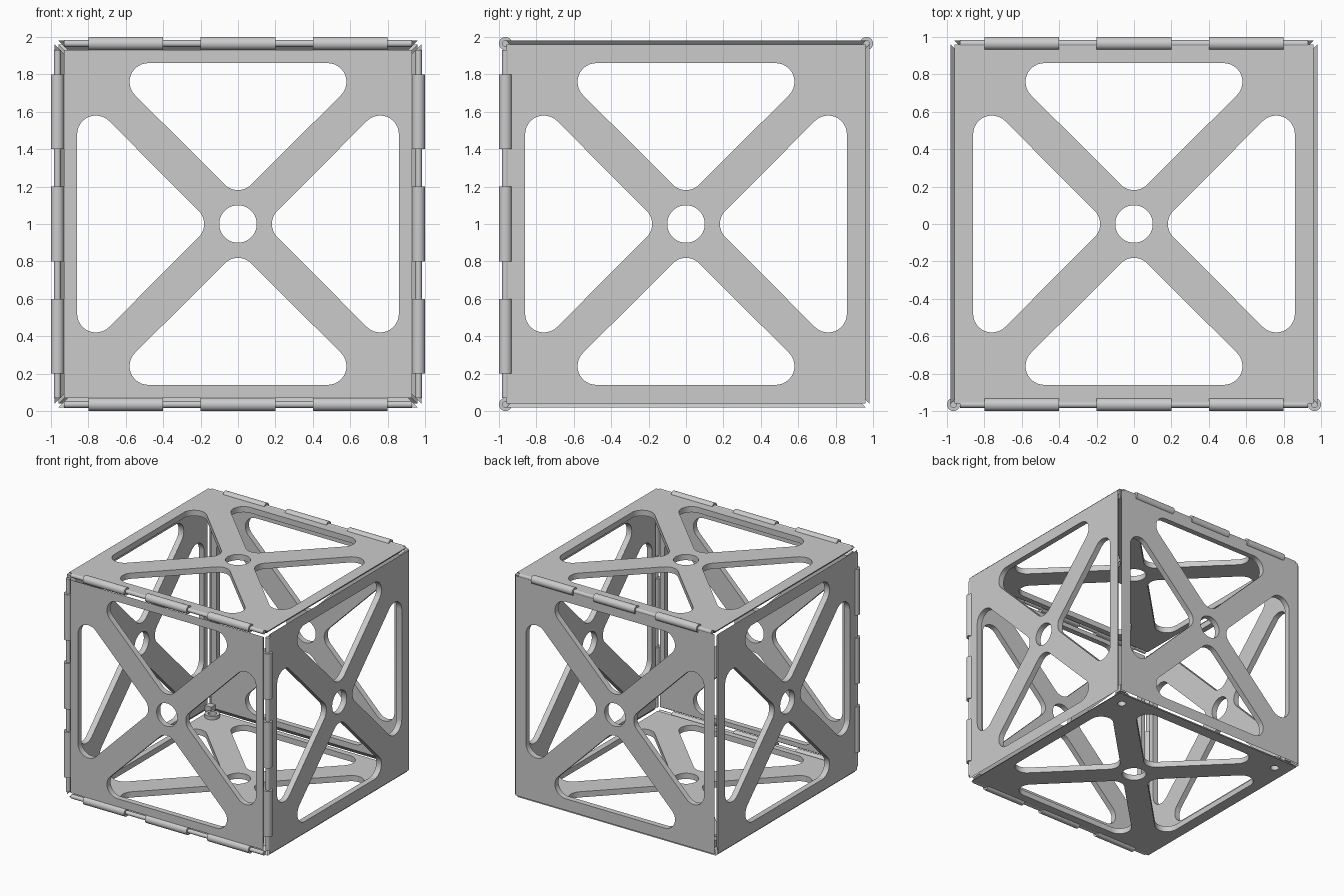
import bpy, bmesh, math
from mathutils import Matrix, Vector

if "Cube" in bpy.data.objects:
    bpy.data.objects.remove(bpy.data.objects["Cube"])

grey = bpy.data.materials.new("light_grey")
grey.diffuse_color = (0.6, 0.6, 0.6, 1)
grey.use_nodes = True
grey.node_tree.nodes["Principled BSDF"].inputs["Base Color"].default_value = grey.diffuse_color
CENTRE = Matrix.Translation((0, 0, 1))
OUT, INN = 0.98, 0.93       # outer and inner planes of the panels
PIN = 0.965                 # hinge axis offset


def finish(bm, name):
    bmesh.ops.recalc_face_normals(bm, faces=bm.faces)
    me = bpy.data.meshes.new(name)
    bm.to_mesh(me)
    bm.free()
    me.materials.append(grey)
    ob = bpy.data.objects.new(name, me)
    bpy.context.collection.objects.link(ob)
    bpy.context.view_layer.objects.active = ob
    for o in bpy.context.selected_objects:
        o.select_set(False)
    ob.select_set(True)
    bpy.ops.object.shade_smooth_by_angle(angle=math.radians(30))
    return ob


def circle(cx, cy, r, n=40):
    return [(cx + r * math.cos(2 * math.pi * i / n), cy + r * math.sin(2 * math.pi * i / n)) for i in range(n)]


def arc(cx, cy, r, a0, a1, n=12):
    return [(cx + r * math.cos(math.radians(a0 + (a1 - a0) * i / n)),
             cy + r * math.sin(math.radians(a0 + (a1 - a0) * i / n))) for i in range(n + 1)]


# rounded triangular window, turned to the four sides
TRI = arc(0.48, 0.76, 0.1, -45, 90) + arc(-0.48, 0.76, 0.1, 90, 225) + arc(0, 0.2814, 0.1, 225, 315)


def rot(pts, k):
    for _ in range(k):
        pts = [(-y, x) for x, y in pts]
    return pts


def square(h):
    return [(-h, -h), (h, -h), (h, h), (-h, h)]


def panel(name, matrix, h_out, h_in, extra=()):
    """Plate with four windows, a centre hole and bevelled rim; local +z is outward."""
    bm = bmesh.new()
    holes = [rot(TRI, k) for k in range(4)] + [circle(0, 0, 0.1)] + list(extra)
    layers = []
    for z, h in ((OUT, h_out), (INN, h_in)):
        loops, edges = [], []
        for pts in [square(h)] + holes:
            vs = [bm.verts.new((x, y, z)) for x, y in pts]
            edges += [bm.edges.new((vs[i], vs[i - 1])) for i in range(len(vs))]
            loops.append(vs)
        bmesh.ops.triangle_fill(bm, use_beauty=True, use_dissolve=False, edges=edges)
        layers.append(loops)
    for a, b in zip(*layers):
        for i in range(len(a)):
            bm.faces.new((a[i - 1], a[i], b[i], b[i - 1]))
    bm.transform(CENTRE @ matrix)
    return finish(bm, name)


R = Matrix.Rotation
Q = math.pi / 2
panel("top_panel", Matrix.Identity(4), 0.96, 0.91)
panel("bottom_panel", R(math.pi, 4, 'X'), 0.96, 0.91,
      [circle(s * 0.83, -0.83, 0.035, 20) for s in (-1, 1)])
panel("front_panel", R(Q, 4, 'X'), 0.93, 0.90)
panel("back_panel", R(-Q, 4, 'X'), 0.96, 0.91)
panel("right_panel", R(Q, 4, 'Y'), 0.96, 0.91)
panel("left_panel", R(-Q, 4, 'Y'), 0.96, 0.91)


def tube(bm, pos, axis, length, r):
    turn = R(Q, 4, 'Y') if axis == 'X' else Matrix.Identity(4)
    bmesh.ops.create_cone(bm, cap_ends=True, segments=32, radius1=r, radius2=r, depth=length,
                          matrix=CENTRE @ Matrix.Translation(pos) @ turn)


def hinge(name, pos, axis):
    """Three wide barrels on a thin pin."""
    bm = bmesh.new()
    step = Vector((1, 0, 0)) if axis == 'X' else Vector((0, 0, 1))
    for t in (-0.6, 0, 0.6):
        tube(bm, Vector(pos) + step * t, axis, 0.4, 0.035)
    tube(bm, pos, axis, 1.86, 0.018)
    finish(bm, name)


hinge("front_top_hinge", (0, -PIN, PIN), 'X')
hinge("front_bottom_hinge", (0, -PIN, -PIN), 'X')
hinge("back_top_hinge", (0, PIN, PIN), 'X')
hinge("front_left_hinge", (-PIN, -PIN, 0), 'Z')
hinge("front_right_hinge", (PIN, -PIN, 0), 'Z')

# corner latches inside the back of the floor: a ring and a small stop
for side, s in (("left", -1), ("right", 1)):
    bm = bmesh.new()
    rings = [[bm.verts.new((x, y, z)) for x, y in circle(s * 0.83, 0.83, r, 20)]
             for r, z in ((0.06, 0.07), (0.06, 0.1), (0.035, 0.1), (0.035, 0.07))]
    for k in range(4):
        a, b = rings[k], rings[k - 1]
        for i in range(20):
            bm.faces.new((a[i - 1], a[i], b[i], b[i - 1]))
    bmesh.ops.create_cube(bm, size=1, matrix=Matrix.Translation((s * 0.895, 0.895, 0.1))
                          @ Matrix.Diagonal((0.06, 0.06, 0.06, 1)))
    finish(bm, side + "_corner_latch")
